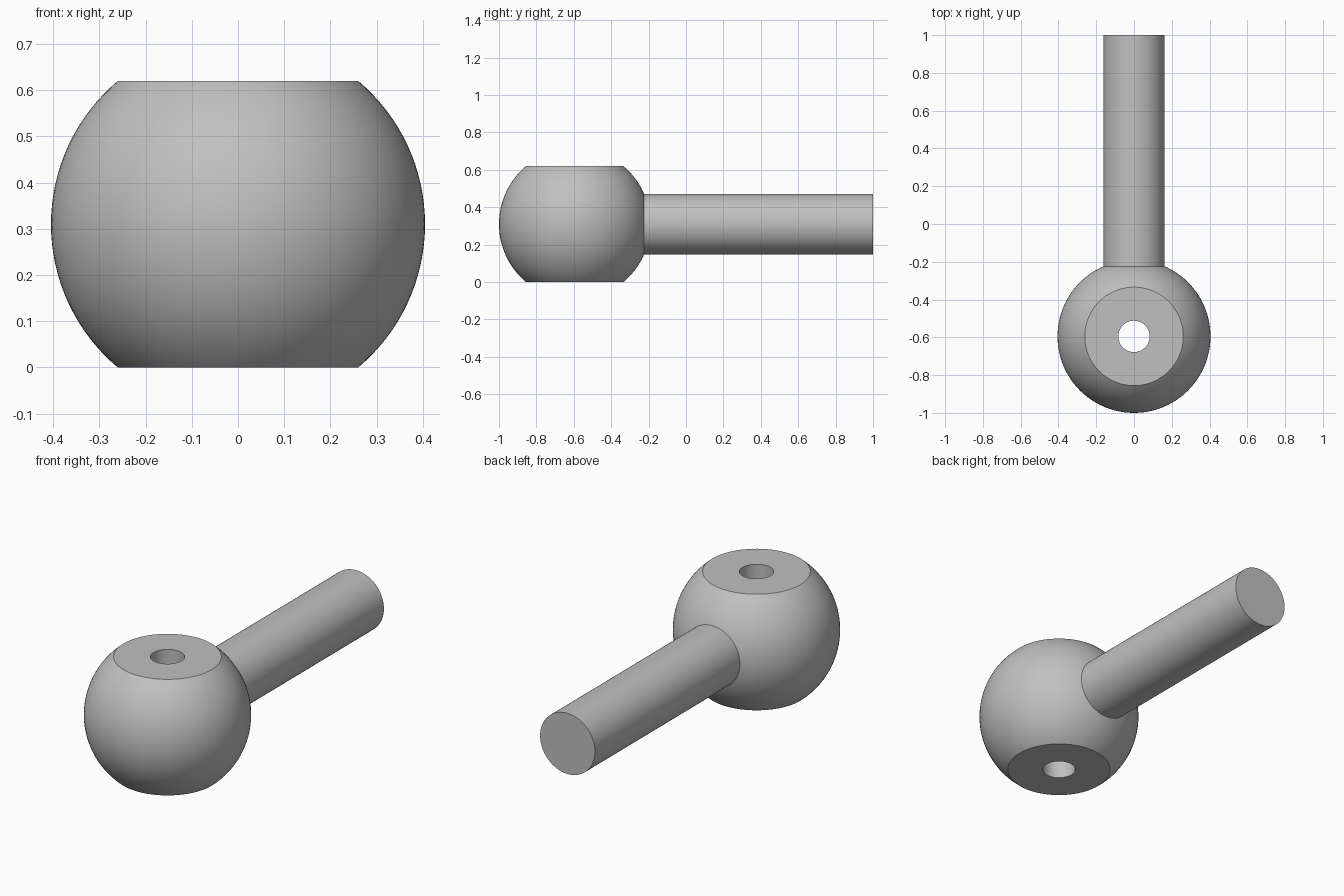
import bpy
import bmesh
import math
from mathutils import Matrix, Vector

if "Cube" in bpy.data.objects:
    bpy.data.objects.remove(bpy.data.objects["Cube"], do_unlink=True)

BALL_R, HALF_H, HOLE_R = 0.405, 0.31, 0.083
ROD_R = 0.162
BALL_Y = BALL_R - 1
SEGMENTS = 96

grey = bpy.data.materials.new("plain grey")
grey.use_nodes = True
colour = (0.53, 0.53, 0.53, 1)
grey.diffuse_color = colour
grey.node_tree.nodes["Principled BSDF"].inputs["Base Color"].default_value = colour


def lathe(name, profile, closed, location, rotation=(0, 0, 0)):
    """Revolve a (radius, height) profile about the local z axis."""
    bm = bmesh.new()
    verts = [bm.verts.new((r, 0, z)) for r, z in profile]
    pairs = list(zip(verts, verts[1:]))
    if closed:
        pairs.append((verts[-1], verts[0]))
    edges = [bm.edges.new(p) for p in pairs]
    bmesh.ops.spin(bm, geom=verts + edges, cent=(0, 0, 0), axis=(0, 0, 1),
                   angle=math.tau, steps=SEGMENTS, use_merge=True)
    bmesh.ops.remove_doubles(bm, verts=bm.verts, dist=1e-5)
    bmesh.ops.holes_fill(bm, edges=[e for e in bm.edges if e.is_boundary], sides=0)
    bmesh.ops.recalc_face_normals(bm, faces=bm.faces)
    mesh = bpy.data.meshes.new(name)
    bm.to_mesh(mesh)
    bm.free()
    mesh.materials.append(grey)
    obj = bpy.data.objects.new(name, mesh)
    obj.location, obj.rotation_euler = location, rotation
    bpy.context.collection.objects.link(obj)
    bpy.ops.object.select_all(action="DESELECT")
    obj.select_set(True)
    bpy.context.view_layer.objects.active = obj
    bpy.ops.object.shade_smooth_by_angle(angle=math.radians(30))
    return obj


# Ball with flattened poles and a vertical through hole
limit = math.asin(HALF_H / BALL_R)
steps = 32
arc = [limit * (2 * i / steps - 1) for i in range(steps + 1)]
profile = [(BALL_R * math.cos(a), BALL_R * math.sin(a)) for a in arc]
profile += [(HOLE_R, HALF_H), (HOLE_R, -HALF_H)]
lathe("drilled_ball", profile, True, (0, BALL_Y, HALF_H))

# Straight rod, its inner end buried in the ball clear of the hole
rod_start = BALL_Y + 0.3
lathe("rod", [(ROD_R, 0), (ROD_R, 1 - rod_start)], False,
      (0, rod_start, HALF_H), (-math.pi / 2, 0, 0))
